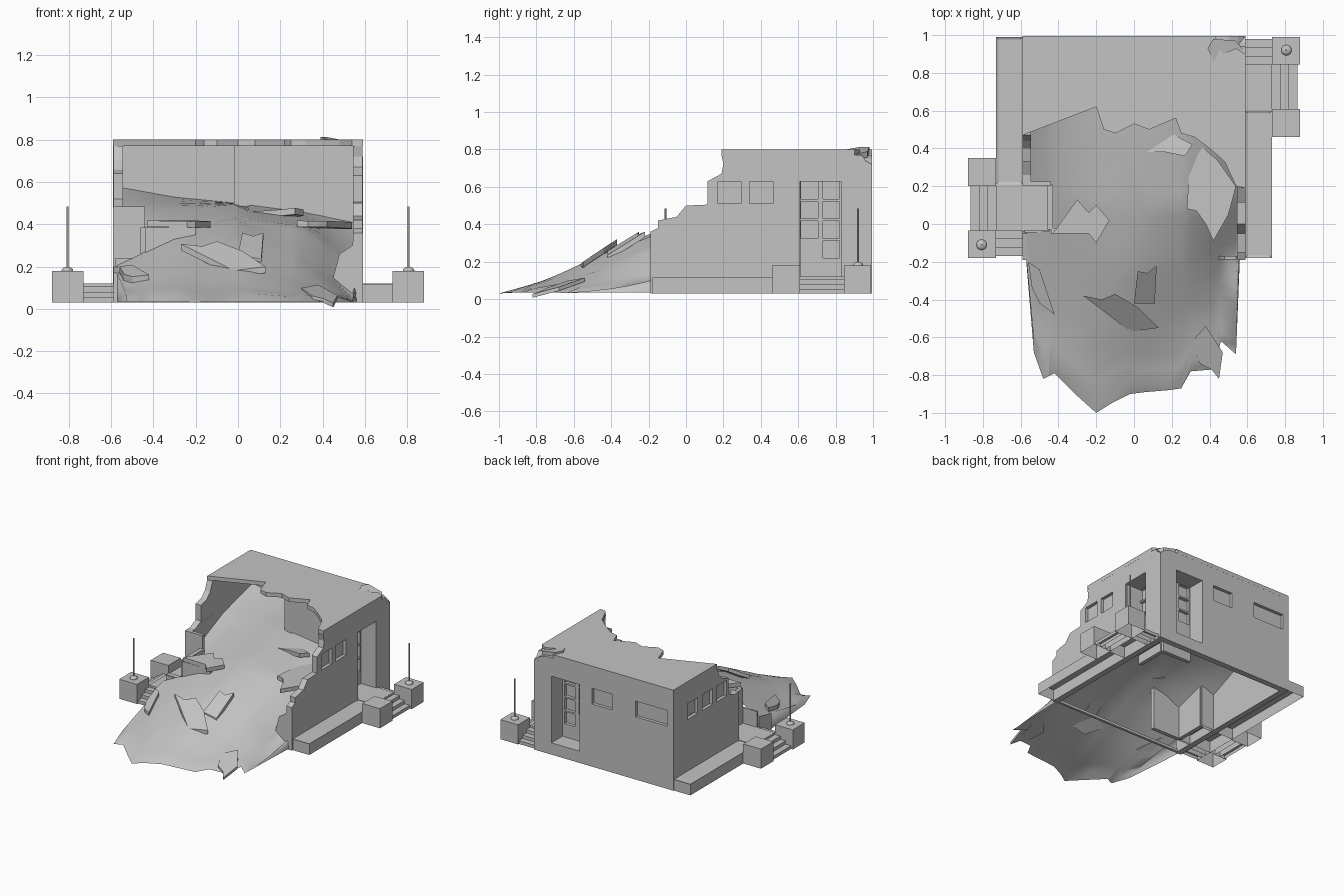
import bpy, bmesh, math
from mathutils import Matrix, Vector

cube = bpy.data.objects.get("Cube")
if cube:
    bpy.data.objects.remove(cube, do_unlink=True)

concrete = bpy.data.materials.new("grey_concrete")
concrete.use_nodes = True
grey = (0.55, 0.55, 0.55, 1)
concrete.diffuse_color = grey
concrete.node_tree.nodes["Principled BSDF"].inputs["Base Color"].default_value = grey

BASE, LANDING, CEILING, BACK = 0.03, 0.12, 0.77, 0.995


def add_object(name, data):
    obj = bpy.data.objects.new(name, data)
    bpy.context.scene.collection.objects.link(obj)
    data.materials.append(concrete)
    return obj


def finish(name, bm):
    mesh = bpy.data.meshes.new(name)
    bm.to_mesh(mesh)
    bm.free()
    return add_object(name, mesh)


def box(name, x0, x1, y0, y1, z0, z1, sunken=False):
    bm = bmesh.new()
    size = Matrix.Diagonal((x1 - x0, y1 - y0, z1 - z0, 1))
    move = Matrix.Translation(((x0 + x1) / 2, (y0 + y1) / 2, (z0 + z1) / 2))
    bmesh.ops.create_cube(bm, size=1, matrix=move @ size)
    by_height = sorted(bm.faces, key=lambda f: f.calc_center_median().z)
    top, bottom = by_height[-1], by_height[0]
    if sunken:
        bmesh.ops.inset_region(bm, faces=[top], thickness=0.018)
        bmesh.ops.translate(bm, verts=top.verts[:], vec=(0, 0, -0.006))
    if z0 == BASE:  # parts on the ground are open shells
        bmesh.ops.delete(bm, geom=[bottom], context="FACES_ONLY")
    return finish(name, bm)


def rect(a0, a1, b0, b1):
    return [(a0, b0), (a1, b0), (a1, b1), (a0, b1)]


def panel(name, axis, centre, thick, outline, holes=()):
    """Flat plate normal to an axis, with cut openings."""
    curve = bpy.data.curves.new(name, "CURVE")
    curve.dimensions, curve.fill_mode, curve.extrude = "2D", "BOTH", thick / 2
    for loop in (outline, *holes):
        spline = curve.splines.new("POLY")
        spline.points.add(len(loop) - 1)
        for point, (a, b) in zip(spline.points, loop):
            point.co = (a, b, 0, 1)
        spline.use_cyclic_u, spline.use_smooth = True, False
    temp = bpy.data.objects.new(name + "_curve", curve)
    bpy.context.scene.collection.objects.link(temp)
    graph = bpy.context.evaluated_depsgraph_get()
    mesh = bpy.data.meshes.new_from_object(temp.evaluated_get(graph))
    bpy.data.objects.remove(temp, do_unlink=True)
    c = centre
    place = {"x": ((0, 0, 1, c), (1, 0, 0, 0), (0, 1, 0, 0), (0, 0, 0, 1)),
             "y": ((1, 0, 0, 0), (0, 0, -1, c), (0, 1, 0, 0), (0, 0, 0, 1)),
             "z": ((1, 0, 0, 0), (0, 1, 0, 0), (0, 0, 1, c), (0, 0, 0, 1))}[axis]
    mesh.transform(Matrix(place))
    mesh.materials.clear()
    return add_object(name, mesh)


# Broken walls with window and door openings
def window_row(starts, width=0.125):
    return [rect(a, a + width, 0.51, 0.63) for a in starts]


right_windows, left_windows = window_row((0.17, 0.34)), window_row((0.35, 0.52, 0.70))
back_windows = [rect(-0.07, 0.10, 0.51, 0.63), rect(-0.54, -0.27, 0.51, 0.63)]
right_door, back_door = rect(0.61, 0.83, LANDING, 0.63), rect(0.205, 0.445, LANDING, 0.63)

panel("right_wall", "x", 0.567, 0.045,
      [(-0.19, BASE), (BACK, BASE), (BACK, 0.72), (0.96, 0.74), (0.94, CEILING), (0.19, CEILING),
       (0.20, 0.72), (0.19, 0.67), (0.115, 0.63), (0.115, 0.505), (0, 0.50), (-0.05, 0.44),
       (-0.15, 0.42), (-0.15, 0.38), (-0.19, 0.36)], right_windows + [right_door])
panel("left_wall", "x", -0.567, 0.045,
      [(-0.19, BASE), (BACK, BASE), (BACK, CEILING), (0.47, CEILING), (0.44, 0.70), (0.40, 0.66),
       (0.33, 0.64), (0.33, 0.52), (0.26, 0.485), (0.20, 0.485), (0.20, LANDING),
       (-0.04, LANDING), (-0.05, 0.2), (-0.19, 0.17)], left_windows)
panel("back_wall", "y", BACK - 0.023, 0.045,
      [(-0.59, BASE), (0.59, BASE), (0.59, 0.72), (0.55, 0.75), (0.50, CEILING), (-0.59, CEILING)],
      back_windows + [back_door])
panel("front_wall_remnant", "y", -0.179, 0.02,
      [(0.59, BASE), (0.59, 0.36), (0.55, 0.36), (0.54, 0.30), (0.48, 0.26), (0.45, 0.15),
       (0.50, 0.07), (0.57, 0.05), (-0.59, 0.05), (-0.59, BASE)])

# Window panes filling the inner half of the wall
for i, loop in enumerate(right_windows):
    panel(f"right_window_pane_{i}", "x", 0.555, 0.02, loop)
for i, loop in enumerate(left_windows):
    panel(f"left_window_pane_{i}", "x", -0.555, 0.02, loop)
for i, loop in enumerate(back_windows):
    panel(f"back_window_pane_{i}", "y", BACK - 0.035, 0.02, loop)

# Inner room walls around the back corner
box("room_front_partition", -0.02, 0.546, 0.59, 0.602, 0.3, CEILING)
box("room_side_partition", -0.02, -0.008, 0.60, 0.96, 0.3, CEILING)

# Roof slab with a ragged broken edge and a chipped corner
panel("roof", "z", 0.785, 0.03,
      [(-0.59, BACK), (-0.59, 0.47), (-0.2, 0.62), (-0.16, 0.50), (-0.1, 0.48), (0, 0.53),
       (0.08, 0.50), (0.22, 0.56), (0.25, 0.48), (0.32, 0.46), (0.40, 0.40), (0.48, 0.33),
       (0.54, 0.20), (0.59, 0.19), (0.59, 0.90), (0.54, 0.93), (0.47, 0.90), (0.43, BACK)])


# Recessed glazed doors; the glass sits on the inner side of the frame
def glazed_door(name, axis, centre, inward, a0, a1, top):
    mid = (a0 + a1) / 2
    cells = [rect(s, s + 0.09, z, z + 0.093)
             for s in (a0 + 0.015, mid + 0.012)
             for z in (0.22, 0.325, 0.43, 0.535)
             if z + 0.093 < top and (z > 0.3 or s > mid)]
    panel(name + "_frame", axis, centre, 0.03, rect(a0, a1, BASE, top), cells)
    panel(name + "_glass", axis, centre + inward * 0.012, 0.006, rect(a0, a1, LANDING, top))


glazed_door("right_door", "x", 0.445, -1, 0.60, 0.84, 0.64)
glazed_door("back_door", "y", 0.845, -1, 0.20, 0.45, 0.64)
glazed_door("left_door", "x", -0.445, 1, -0.03, 0.21, 0.385)
glazed_door("front_door", "y", -0.035, 1, -0.44, -0.20, 0.385)

for y in (0.60, 0.83):
    box("right_recess_side", 0.44, 0.58, y, y + 0.012, LANDING, 0.64)
for x in (0.195, 0.445):
    box("back_recess_side", x, x + 0.012, 0.84, 0.98, LANDING, 0.64)
box("left_recess_near_side", -0.58, -0.44, -0.045, -0.033, BASE, 0.24)
box("left_recess_far_side", -0.59, -0.44, 0.20, 0.225, BASE, 0.485)
box("right_recess_ceiling", 0.44, 0.58, 0.60, 0.84, 0.63, 0.65)
box("right_recess_floor", 0.44, 0.58, 0.60, 0.84, 0.10, LANDING)
box("back_recess_ceiling", 0.20, 0.45, 0.84, 0.98, 0.63, 0.65)
box("back_recess_floor", 0.20, 0.45, 0.84, 0.98, 0.10, LANDING)
box("left_recess_floor", -0.58, -0.44, -0.045, 0.212, 0.10, LANDING)


# Entrances: planter, landing, stairs, pillars and lamp pole, repeated by a half turn
def entrance(side):
    def put(name, x0, x1, y0, y1, z1, sunken=False):
        if side == "left":
            x0, x1, y0, y1 = -x1, -x0, 0.81 - y1, 0.81 - y0
        box(f"{side}_{name}", x0, x1, y0, y1, BASE, z1, sunken)

    put("planter", 0.588, 0.73, -0.18, 0.60, 0.115, True)
    put("landing", 0.588, 0.73, 0.60, 0.845, LANDING)
    put("plain_pillar", 0.73, 0.88, 0.46, 0.61, 0.18)
    put("lamp_pillar", 0.73, 0.88, 0.845, 0.99, 0.18)
    for i in range(3):
        z = 0.105 - i * 0.025
        put(f"side_step_{i}", 0.73 + i * 0.045, 0.775 + i * 0.045, 0.61, 0.845, z)
        put(f"end_step_{i}", 0.588, 0.73, 0.845 + i * 0.045, 0.89 + i * 0.045, z)

    x, y = (0.807, 0.92) if side == "right" else (-0.807, -0.11)
    bm = bmesh.new()
    bmesh.ops.create_cone(bm, cap_ends=True, segments=10, radius1=0.005, radius2=0.005,
                          depth=0.3, matrix=Matrix.Translation((x, y, 0.335)))
    bmesh.ops.create_uvsphere(bm, u_segments=14, v_segments=8, radius=0.028,
                              matrix=Matrix.Translation((x, y, 0.182)) @ Matrix.Diagonal((1, 1, 0.6, 1)))
    for f in bm.faces:
        f.smooth = len(f.verts) < 5
    finish(f"{side}_lamp_pole", bm)


entrance("right")
entrance("left")

# Slope of debris spilling out of the front
XS = (-0.57, -0.3, 0, 0.3, 0.56)
SLOPE = ((-1.0, (0.03, 0.03, 0.03, 0.03, 0.03)),
         (-0.75, (0.03, 0.10, 0.10, 0.06, 0.03)),
         (-0.5, (0.07, 0.18, 0.22, 0.13, 0.03)),
         (-0.2, (0.16, 0.28, 0.35, 0.26, 0.05)),
         (0.1, (0.25, 0.38, 0.43, 0.39, 0.20)),
         (0.6, (0.48, 0.48, 0.50, 0.46, 0.41)),
         (0.96, (0.58, 0.53, 0.50, 0.46, 0.41)))
FRONT = ((-0.57, -0.2), (-0.53, -0.68), (-0.48, -0.82), (-0.45, -0.805), (-0.42, -0.79),
         (-0.3, -0.91), (-0.2, -1.0), (-0.12, -0.95), (-0.02, -0.9), (0.06, -0.89), (0.18, -0.88),
         (0.25, -0.87), (0.3, -0.78), (0.42, -0.77), (0.46, -0.62), (0.54, -0.69), (0.56, -0.19))


def blend(keys, values, k):
    k = min(max(k, keys[0]), keys[-1])
    i = max(j for j in range(len(keys) - 1) if keys[j] <= k)
    t = (k - keys[i]) / (keys[i + 1] - keys[i])
    return values[i] + (values[i + 1] - values[i]) * t


def height(x, y):
    return blend([r[0] for r in SLOPE], [blend(XS, r[1], x) for r in SLOPE], y)


def debris(name, strips, rows):
    """Smooth sheet between the start and end of each lengthwise strip (x, y0, y1)."""
    bm = bmesh.new()
    columns = []
    for x, y0, y1 in strips:
        ys = [y0 + (y1 - y0) * j / rows for j in range(rows + 1)]
        columns.append([bm.verts.new((x, y, height(x, y))) for y in ys])
    for a, b in zip(columns, columns[1:]):
        for j in range(rows):
            bm.faces.new((a[j], b[j], b[j + 1], a[j + 1])).smooth = True
    for column in columns:
        if column[0].co.y < -0.1:
            column[0].co.z = min(column[0].co.z, 0.035)
    finish(name, bm)


debris("debris_slope", [(x, y, 0.96 if x <= -0.02 else 0.595) for x, y in FRONT[3:]], 24)
debris("left_front_debris", [(x, y, -0.04) for x, y in FRONT[:4]], 10)
debris("left_inner_debris", [(x, 0.21, 0.96) for x, y in FRONT[:4]], 10)


# Broken slabs resting on the slope: outline, lift, extra tilt along x and y
def slab(name, outline, lift, tilt_x=0, tilt_y=0, thick=0.03):
    n = len(outline)
    cx, cy = sum(p[0] for p in outline) / n, sum(p[1] for p in outline) / n
    gx = (height(cx + 0.05, cy) - height(cx - 0.05, cy)) * 10 + tilt_x
    gy = (height(cx, cy + 0.05) - height(cx, cy - 0.05)) * 10 + tilt_y
    z = height(cx, cy) + lift
    bm = bmesh.new()
    face = bm.faces.new([bm.verts.new((x, y, z + gx * (x - cx) + gy * (y - cy))) for x, y in outline])
    out = bmesh.ops.extrude_face_region(bm, geom=[face])
    moved = [v for v in out["geom"] if isinstance(v, bmesh.types.BMVert)]
    bmesh.ops.translate(bm, verts=moved, vec=(0, 0, -thick))
    bmesh.ops.recalc_face_normals(bm, faces=bm.faces[:])
    finish(name, bm)


slab("right_fallen_slab", [(0.28, 0.08), (0.33, 0.07), (0.38, 0), (0.42, -0.09), (0.5, 0.05),
     (0.54, 0.2), (0.44, 0.34), (0.3, 0.46), (0.29, 0.25)], 0.075, 0.65, -0.25)
slab("upper_slab", [(0.06, 0.38), (0.17, 0.38), (0.27, 0.36), (0.31, 0.42), (0.2, 0.48)], 0.02, 0.2, -0.3)
slab("left_slab", [(-0.43, -0.05), (-0.24, -0.05), (-0.2, -0.1), (-0.13, 0.02), (-0.2, 0.1),
     (-0.24, 0.06), (-0.3, 0.13)], 0.055, -0.2, -0.3)
slab("middle_slab", [(-0.27, -0.38), (-0.19, -0.44), (-0.02, -0.57), (0.13, -0.55), (0.02, -0.44),
     (-0.1, -0.37), (-0.17, -0.4)], 0.035, -0.12, 0.3)
slab("upright_slab", [(0, -0.42), (0.11, -0.42), (0.12, -0.22), (0.07, -0.26), (0.02, -0.25)], 0.03, 0.1, 0.2)
slab("front_slab", [(0.3, -0.63), (0.38, -0.54), (0.47, -0.68), (0.45, -0.82), (0.41, -0.77),
     (0.35, -0.74)], 0.01, 0.05, 0.1, 0.02)
slab("edge_slab", [(-0.56, -0.2), (-0.5, -0.24), (-0.42, -0.48), (-0.5, -0.42), (-0.54, -0.34)], 0.03, -0.1)
slab("roof_corner_piece", [(0.39, 0.93), (0.43, 0.84), (0.5, 0.88), (0.58, 0.92), (0.54, 0.97),
     (0.42, 0.98)], 0.37, 0, 0.1, 0.03)
